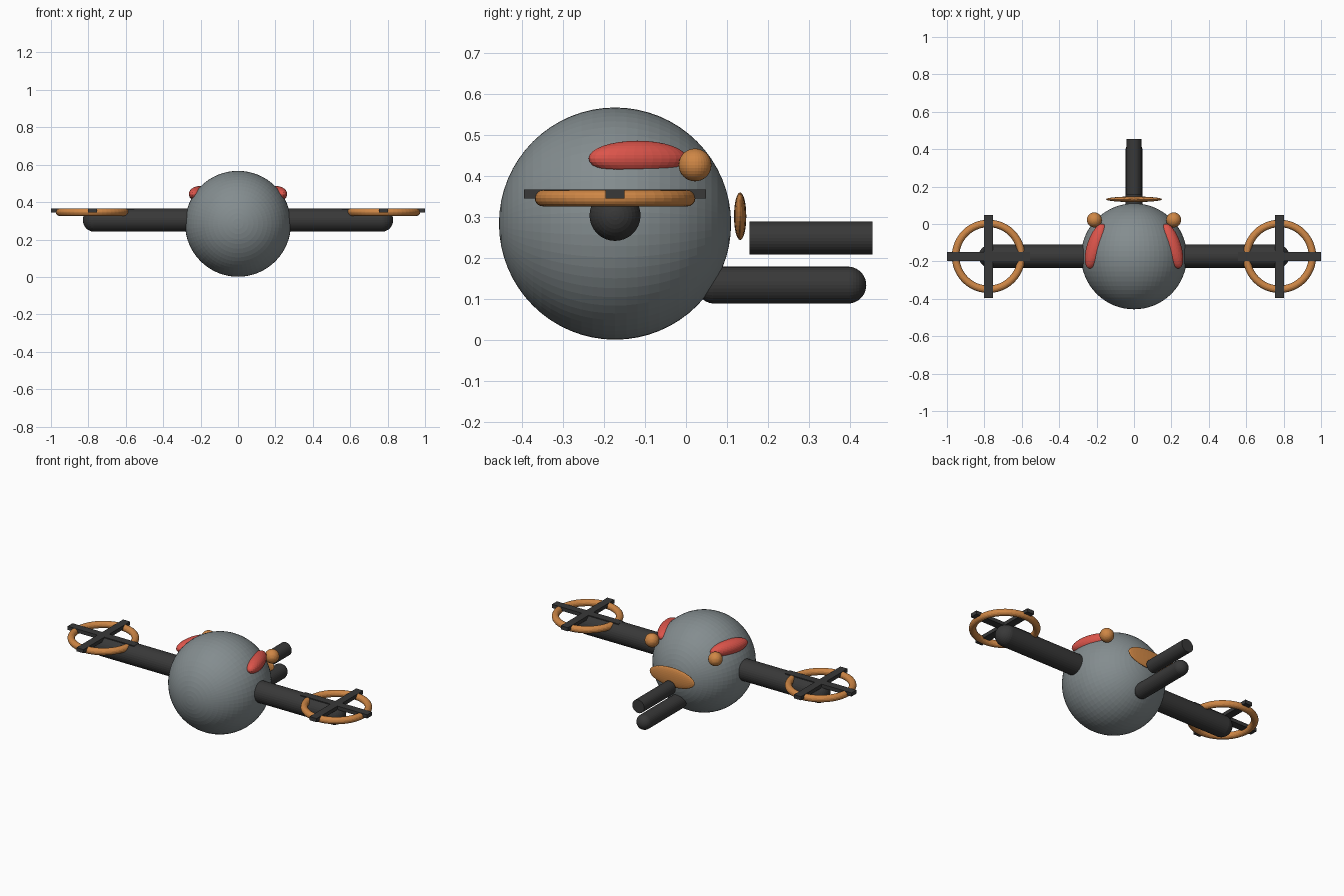
import bpy
import bmesh
from math import radians
from mathutils import Matrix, Vector

cube = bpy.data.objects.get("Cube")
if cube:
    bpy.data.objects.remove(cube, do_unlink=True)


def make_material(name, rgb):
    mat = bpy.data.materials.new(name)
    mat.use_nodes = True
    mat.diffuse_color = (*rgb, 1)
    mat.node_tree.nodes["Principled BSDF"].inputs["Base Color"].default_value = (*rgb, 1)
    return mat


GREY = make_material("body grey", (0.23, 0.265, 0.275))
DARK = make_material("charcoal", (0.04, 0.04, 0.04))
ORANGE = make_material("copper orange", (0.62, 0.24, 0.06))
RED = make_material("soft red", (0.72, 0.09, 0.07))

ALONG_X = Matrix.Rotation(radians(90), 4, 'Y')
ALONG_Y = Matrix.Rotation(radians(-90), 4, 'X')
UPRIGHT = Matrix.Identity(4)


def finish(name, bm, mat, centre, turn=UPRIGHT):
    bm.transform(turn)
    mesh = bpy.data.meshes.new(name)
    bm.to_mesh(mesh)
    bm.free()
    mesh.materials.append(mat)
    obj = bpy.data.objects.new(name, mesh)
    obj.location = centre
    bpy.context.collection.objects.link(obj)
    return obj


def ellipsoid(name, centre, radii, mat, turn=UPRIGHT, segments=32, rings=16):
    bm = bmesh.new()
    bmesh.ops.create_uvsphere(bm, u_segments=segments, v_segments=rings, radius=1)
    bmesh.ops.scale(bm, vec=radii, verts=bm.verts)
    return finish(name, bm, mat, centre, turn)


def capsule(name, centre, radius, length, mat, turn):
    # An odd ring count leaves a middle band that stretches into the shaft
    bm = bmesh.new()
    bmesh.ops.create_uvsphere(bm, u_segments=32, v_segments=17, radius=radius)
    for v in bm.verts:
        v.co.z += (length / 2 - radius) * (1 if v.co.z > 0 else -1)
    return finish(name, bm, mat, centre, turn)


def box(name, centre, size, mat):
    bm = bmesh.new()
    bmesh.ops.create_cube(bm, size=1)
    bmesh.ops.scale(bm, vec=size, verts=bm.verts)
    return finish(name, bm, mat, centre)


def ring(name, centre, major, minor, mat):
    # Sweep a small circle around the vertical axis
    bm = bmesh.new()
    bmesh.ops.create_circle(bm, segments=16, radius=minor,
                            matrix=Matrix.Translation((major, 0, 0)) @ Matrix.Rotation(radians(90), 4, 'X'))
    bmesh.ops.spin(bm, geom=bm.verts[:] + bm.edges[:], axis=(0, 0, 1), cent=(0, 0, 0),
                   angle=radians(360), steps=48, use_merge=True)
    bmesh.ops.remove_doubles(bm, verts=bm.verts, dist=0.0001)
    bmesh.ops.recalc_face_normals(bm, faces=bm.faces)
    return finish(name, bm, mat, centre)


MID_Y = -0.173

# Round body, poles facing front and back
ellipsoid("body", (0, MID_Y, 0.284), (0.283, 0.283, 0.283), GREY, ALONG_Y, 64, 32)

# Arms, rotors and side details
for side, s in (("left", 1), ("right", -1)):
    capsule(side + "_arm", (s * 0.465, MID_Y, 0.304), 0.0625, 0.73, DARK, ALONG_X)
    hub = Vector((s * 0.778, MID_Y, 0.346))
    ring(side + "_rotor_ring", hub, 0.176, 0.02, ORANGE)
    lift = Vector((0, 0, 0.01))
    box(side + "_rotor_blade_across", hub + lift, (0.444, 0.047, 0.022), DARK)
    box(side + "_rotor_blade_along", hub + lift, (0.047, 0.444, 0.022), DARK)
    ellipsoid(side + "_red_pod", (s * 0.204, -0.118, 0.443), (0.047, 0.125, 0.043), RED,
              Matrix.Rotation(radians(s * 18), 4, 'Z'))
    ellipsoid(side + "_knob", (s * 0.212, 0.022, 0.427), (0.04, 0.04, 0.04), ORANGE)

# Rear disc
ellipsoid("rear_disc", (0, 0.132, 0.302), (0.15, 0.015, 0.058), ORANGE)

# Rear tubes: flat-ended above, rounded below
bm = bmesh.new()
bmesh.ops.create_cone(bm, cap_ends=True, segments=32, radius1=0.04, radius2=0.04, depth=0.3)
finish("upper_tail_tube", bm, DARK, (0, 0.305, 0.249), ALONG_Y)
capsule("lower_tail_tube", (0, 0.232, 0.134), 0.045, 0.415, DARK, ALONG_Y)
